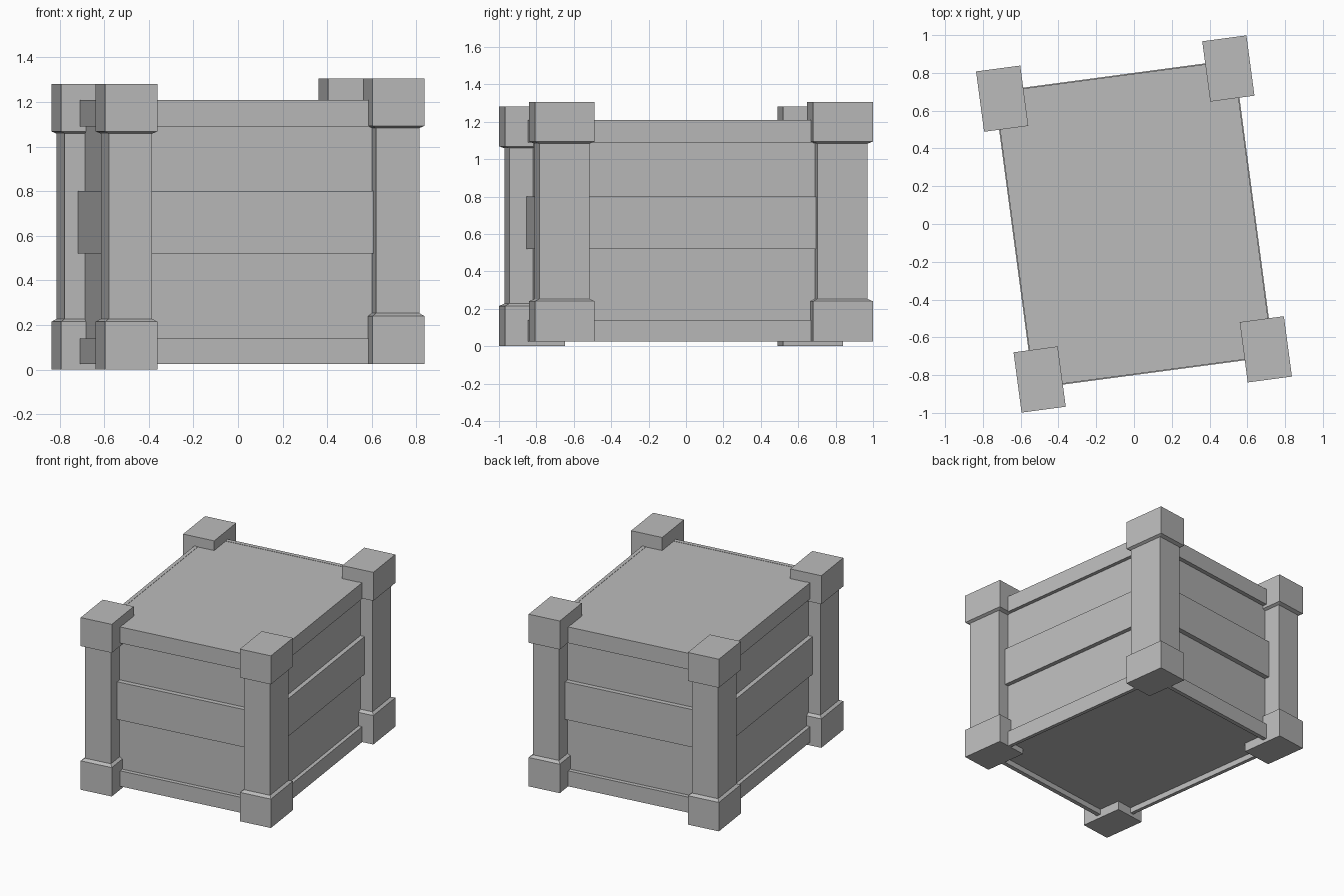
import bpy, bmesh, math
from mathutils import Matrix

cube = bpy.data.objects.get("Cube")
if cube:
    bpy.data.objects.remove(cube, do_unlink=True)

TURN = Matrix.Rotation(math.radians(7.6), 4, "Z")

# Single plain grey
grey = bpy.data.materials.new("plain grey")
grey.use_nodes = True
colour = (0.5, 0.5, 0.5, 1)
grey.diffuse_color = colour
grey.node_tree.nodes["Principled BSDF"].inputs["Base Color"].default_value = colour


def finish(name, bm):
    bmesh.ops.recalc_face_normals(bm, faces=bm.faces)
    mesh = bpy.data.meshes.new(name)
    bm.to_mesh(mesh)
    bm.free()
    mesh.materials.append(grey)
    obj = bpy.data.objects.new(name, mesh)
    obj.matrix_world = TURN
    bpy.context.collection.objects.link(obj)


def loft(name, centre, sections):
    """Stack rectangles given as (z, half width, half depth)."""
    bm = bmesh.new()
    rings = []
    for z, w, d in sections:
        corners = ((-w, -d), (w, -d), (w, d), (-w, d))
        rings.append([bm.verts.new((centre[0] + x, centre[1] + y, z)) for x, y in corners])
    bm.faces.new(rings[0])
    bm.faces.new(rings[-1])
    for low, high in zip(rings, rings[1:]):
        for i in range(4):
            j = (i + 1) % 4
            bm.faces.new((low[i], low[j], high[j], high[i]))
    finish(name, bm)


def box(name, x0, x1, y0, y1, z0, z1):
    loft(name, ((x0 + x1) / 2, (y0 + y1) / 2),
         [(z, (x1 - x0) / 2, (y1 - y0) / 2) for z in (z0, z1)])


# Corner posts with a wider foot and cap; the left pair sits slightly higher
wide, slim = (0.118, 0.161), (0.098, 0.135)
for side, sx, lift in (("right", -1, 0), ("left", 1, 0.025)):
    for end, sy in (("front", -1), ("back", 1)):
        profile = ((0, wide), (0.215, wide), (0.228, slim),
                   (1.058, slim), (1.068, wide), (1.28, wide))
        loft(f"{end}_{side}_post", (sx * 0.604, sy * 0.75),
             [(z + lift, *size) for z, size in profile])

# Recessed crate walls, floor and lid
W, D = 0.61, 0.757
box("crate_body", -W, W, -D, D, 0.065, 1.208)

# Raised planks on all four sides
for level, z0, z1, out in (("bottom", 0.025, 0.14, 0), ("middle", 0.52, 0.8, 0.005),
                           ("top", 1.09, 1.21, 0)):
    w, d = 0.637 + out, 0.788 + out
    for side, s in (("right", -1), ("left", 1)):
        x0, x1 = sorted((s * W, s * w))
        box(f"{level}_{side}_plank", x0, x1, -D, D, z0, z1)
    for end, s in (("front", -1), ("back", 1)):
        y0, y1 = sorted((s * D, s * d))
        box(f"{level}_{end}_plank", -W, W, y0, y1, z0, z1)
